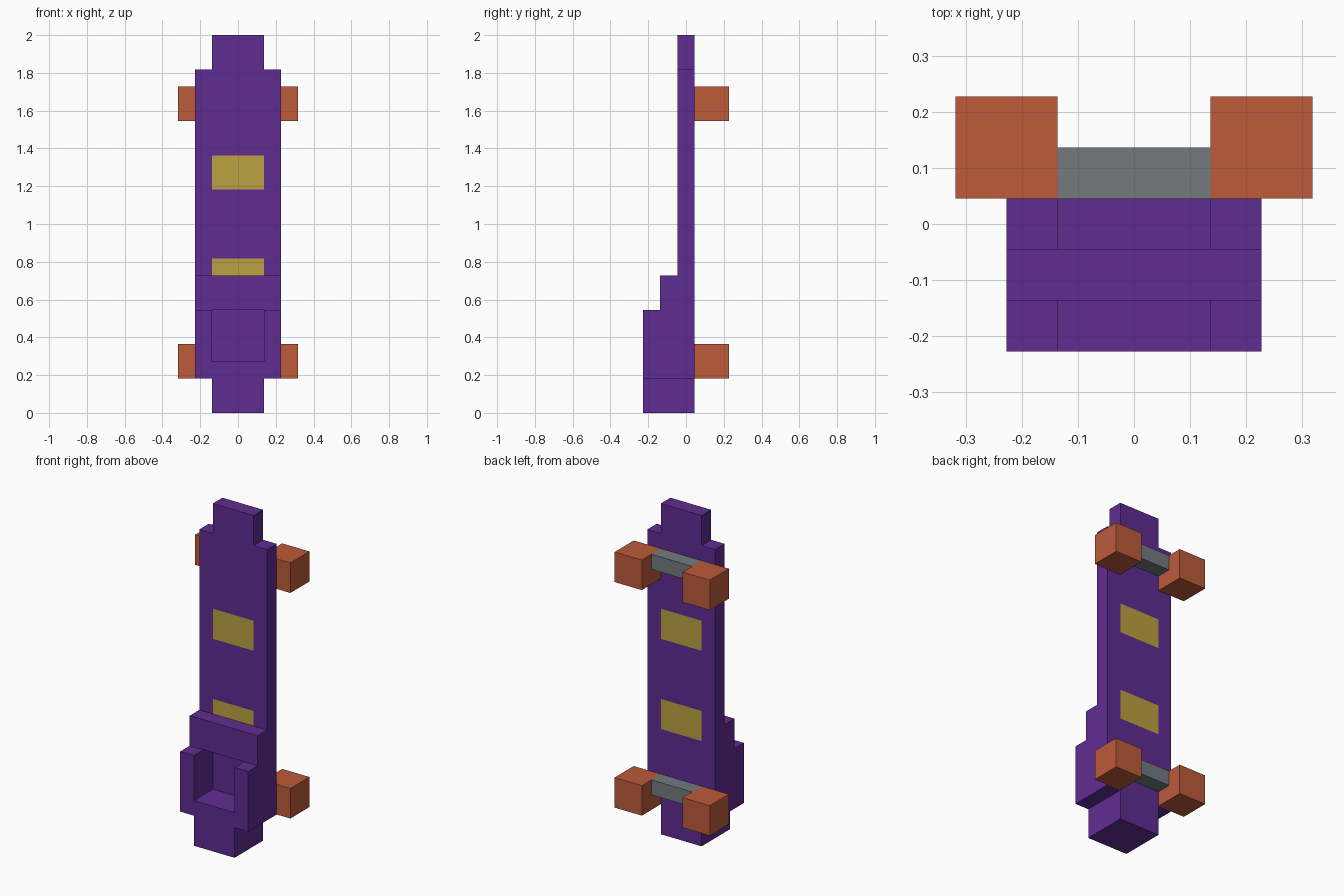
import bpy, bmesh
from mathutils import Vector

if "Cube" in bpy.data.objects:
    bpy.data.objects.remove(bpy.data.objects["Cube"])

U = 1 / 11  # one block; the model is 22 blocks tall


def material(name, rgb):
    lin = [(c / 255 / 12.92) if c < 11 else ((c / 255 + 0.055) / 1.055) ** 2.4 for c in rgb]
    m = bpy.data.materials.new(name)
    m.diffuse_color = (*lin, 1)
    m.use_nodes = True
    m.node_tree.nodes["Principled BSDF"].inputs["Base Color"].default_value = m.diffuse_color
    return m


PURPLE = material("purple", (96, 44, 146))
YELLOW = material("yellow", (188, 161, 64))
ORANGE = material("orange", (188, 91, 58))
GREY = material("grey", (115, 122, 128))


def finish(name, bm, *mats):
    bmesh.ops.recalc_face_normals(bm, faces=bm.faces)
    mesh = bpy.data.meshes.new(name)
    bm.to_mesh(mesh)
    bm.free()
    for m in mats:
        mesh.materials.append(m)
    ob = bpy.data.objects.new(name, mesh)
    bpy.context.collection.objects.link(ob)
    return ob


def prism(outline, y0, y1):
    """Extrude an (x, z) outline in block units from y0 to y1."""
    bm = bmesh.new()
    face = bm.faces.new([bm.verts.new((x * U, y0 * U, z * U)) for x, z in outline])
    ext = bmesh.ops.extrude_face_region(bm, geom=[face])
    verts = [g for g in ext["geom"] if isinstance(g, bmesh.types.BMVert)]
    bmesh.ops.translate(bm, verts=verts, vec=(0, (y1 - y0) * U, 0))
    return bm


def box(x0, x1, y0, y1, z0, z1):
    return prism([(x0, z0), (x1, z0), (x1, z1), (x0, z1)], y0, y1)


# Deck with two yellow panels cut into its front and back faces
deck = box(-2.5, 2.5, -0.5, 0.5, 2, 20)
cuts = [((x, 0, 0), (1, 0, 0)) for x in (-1.5, 1.5)]
cuts += [((0, 0, z), (0, 0, 1)) for z in (7, 9, 13, 15)]
for point, normal in cuts:
    bmesh.ops.bisect_plane(deck, geom=deck.verts[:] + deck.edges[:] + deck.faces[:],
                           plane_co=Vector(point) * U, plane_no=normal)
bmesh.ops.recalc_face_normals(deck, faces=deck.faces)
for f in deck.faces:
    c = f.calc_center_median() / U
    if abs(f.normal.y) > 0.9 and abs(c.x) < 1.5 and (7 < c.z < 9 or 13 < c.z < 15):
        f.material_index = 1
finish("deck", deck, PURPLE, YELLOW)

# Deck ends
finish("top_tip", box(-1.5, 1.5, -0.5, 0.5, 20, 22), PURPLE)
finish("bottom_tip", box(-1.5, 1.5, -2.5, 0.5, 0, 2), PURPLE)

# Foot pocket: U-shaped walls and the strap block over it
pocket = [(-2.5, 2), (2.5, 2), (2.5, 6), (1.5, 6), (1.5, 3), (-1.5, 3), (-1.5, 6), (-2.5, 6)]
finish("pocket_walls", prism(pocket, -2.5, -0.5), PURPLE)
finish("pocket_strap", box(-2.5, 2.5, -1.5, -0.5, 6, 8), PURPLE)

# Wheels and axles
for end, z in (("lower", 2), ("upper", 17)):
    finish(end + "_axle", box(-1.5, 1.5, 0.5, 1.5, z + 1, z + 2), GREY)
    for side, x in (("left", -3.5), ("right", 1.5)):
        finish(f"{end}_{side}_wheel", box(x, x + 2, 0.5, 2.5, z, z + 2), ORANGE)
